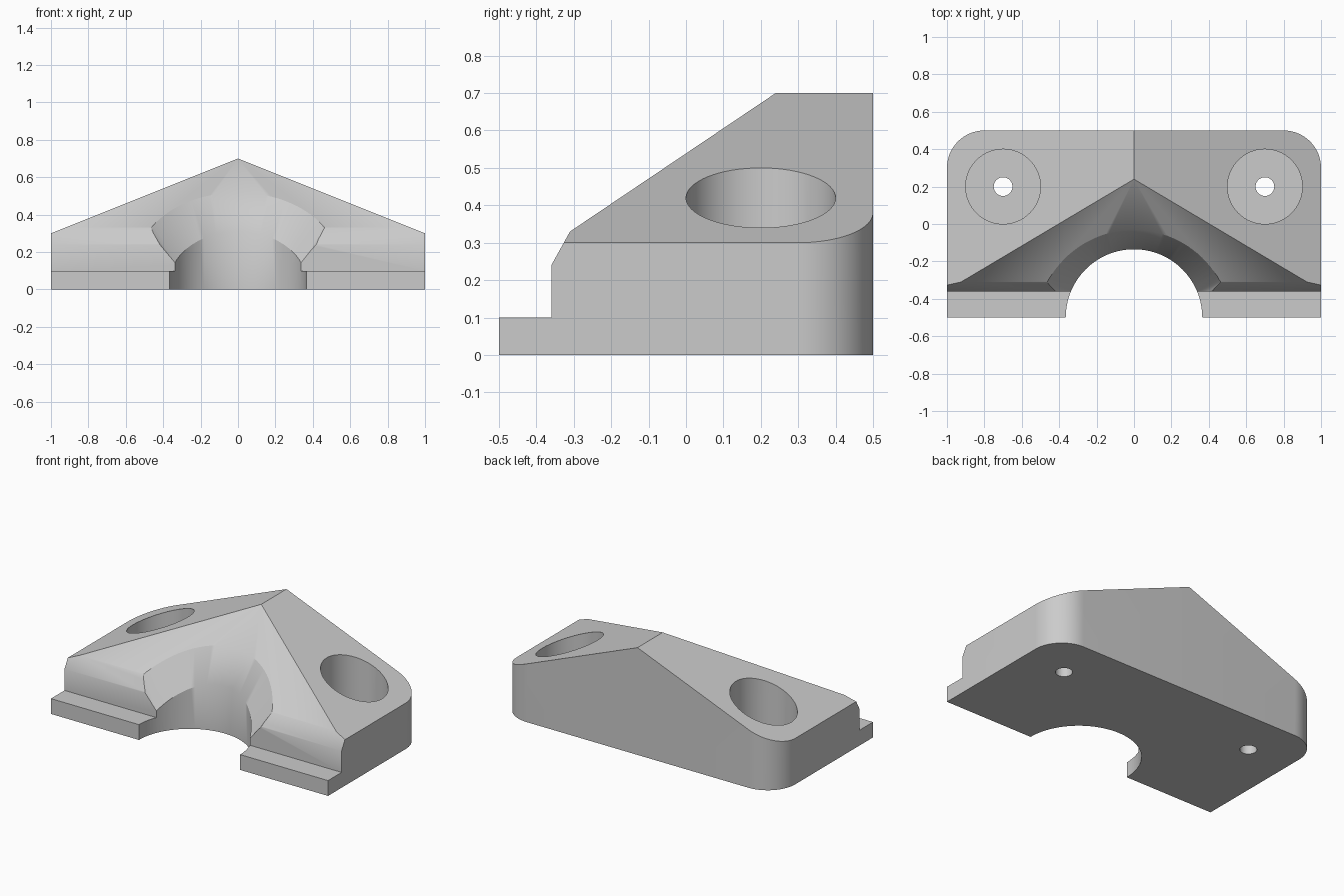
import bpy, bmesh, math
from mathutils import Vector

if "Cube" in bpy.data.objects:
    bpy.data.objects.remove(bpy.data.objects["Cube"], do_unlink=True)

grey = bpy.data.materials.new("plain grey")
grey.use_nodes = True
colour = (0.6, 0.6, 0.6, 1)
grey.diffuse_color = colour
grey.node_tree.nodes["Principled BSDF"].inputs["Base Color"].default_value = colour


def finish(name, bm):
    bmesh.ops.recalc_face_normals(bm, faces=bm.faces)
    mesh = bpy.data.meshes.new(name)
    bm.to_mesh(mesh)
    bm.free()
    mesh.materials.append(grey)
    obj = bpy.data.objects.new(name, mesh)
    bpy.context.collection.objects.link(obj)
    return obj


def prism(name, points, along):
    """Extrude a planar outline by the given vector."""
    bm = bmesh.new()
    face = bm.faces.new([bm.verts.new(p) for p in points])
    top = bmesh.ops.extrude_face_region(bm, geom=[face])["geom"]
    verts = [v for v in top if isinstance(v, bmesh.types.BMVert)]
    bmesh.ops.translate(bm, verts=verts, vec=Vector(along))
    return finish(name, bm)


def circle(x, y, z, r, count=64):
    return [(x + r * math.cos(math.tau * i / count),
             y + r * math.sin(math.tau * i / count), z) for i in range(count)]


def combine(body, tool, operation):
    bpy.ops.object.select_all(action='DESELECT')
    bpy.context.view_layer.objects.active = body
    body.select_set(True)
    mod = body.modifiers.new(tool.name, 'BOOLEAN')
    mod.object, mod.operation, mod.solver = tool, operation, 'EXACT'
    bpy.ops.object.modifier_apply(modifier=mod.name)
    bpy.data.objects.remove(tool, do_unlink=True)


# Block with rounded back corners
plan = [(-1, -0.5, 0), (1, -0.5, 0)]
for cx, start in ((0.8, 0), (-0.8, 90)):
    for i in range(17):
        a = math.radians(start + 90 * i / 16)
        plan.append((cx + 0.2 * math.cos(a), 0.3 + 0.2 * math.sin(a), 0))
body = prism("bracket_body", plan, (0, 0, 1))

# Gabled top
gable = [(-1.5, -1, -0.5), (1.5, -1, -0.5), (1.5, -1, 0.1), (0, -1, 0.7), (-1.5, -1, 0.1)]
combine(body, prism("gable", gable, (0, 2, 0)), 'INTERSECT')

# Stepped front lip and sloping face
side = [(-0.6, -0.5), (-0.6, 0.1), (-0.36, 0.1), (-0.36, 0.24),
        (-0.31, 0.33), (0.8, 1.077), (0.8, -0.5)]
combine(body, prism("side_profile", [(-1.5, y, z) for y, z in side], (3, 0, 0)), 'INTERSECT')

# Round front opening with a flared upper rim
bm = bmesh.new()
rings = [[], [], []]
radius, count, top = 0.365, 96, 1.2
for i in range(count):
    a = math.tau * i / count
    c, s = math.cos(a), math.sin(a)
    rise = max(0.14, 0.31 + 0.74 * radius * (s - 1))
    flare = radius + (top - rise) / (1 + max(s, 0))
    for ring, r, z in zip(rings, (radius, radius, flare), (-0.5, rise, top)):
        ring.append(bm.verts.new((r * c, r * s - 0.5, z)))
bm.faces.new(rings[0])
bm.faces.new(rings[2])
for low, high in zip(rings, rings[1:]):
    for i in range(count):
        j = (i + 1) % count
        bm.faces.new((low[i], low[j], high[j]))
        bm.faces.new((low[i], high[j], high[i]))
combine(body, finish("flared_opening", bm), 'DIFFERENCE')

# Counterbored screw holes
for x in (-0.7, 0.7):
    combine(body, prism("counterbore", circle(x, 0.2, 0.1, 0.2), (0, 0, 1)), 'DIFFERENCE')
    combine(body, prism("screw_hole", circle(x, 0.2, -0.5, 0.05, 32), (0, 0, 1)), 'DIFFERENCE')

bpy.ops.object.select_all(action='DESELECT')
body.select_set(True)
bpy.context.view_layer.objects.active = body
bpy.ops.object.shade_smooth_by_angle(angle=math.radians(30))
